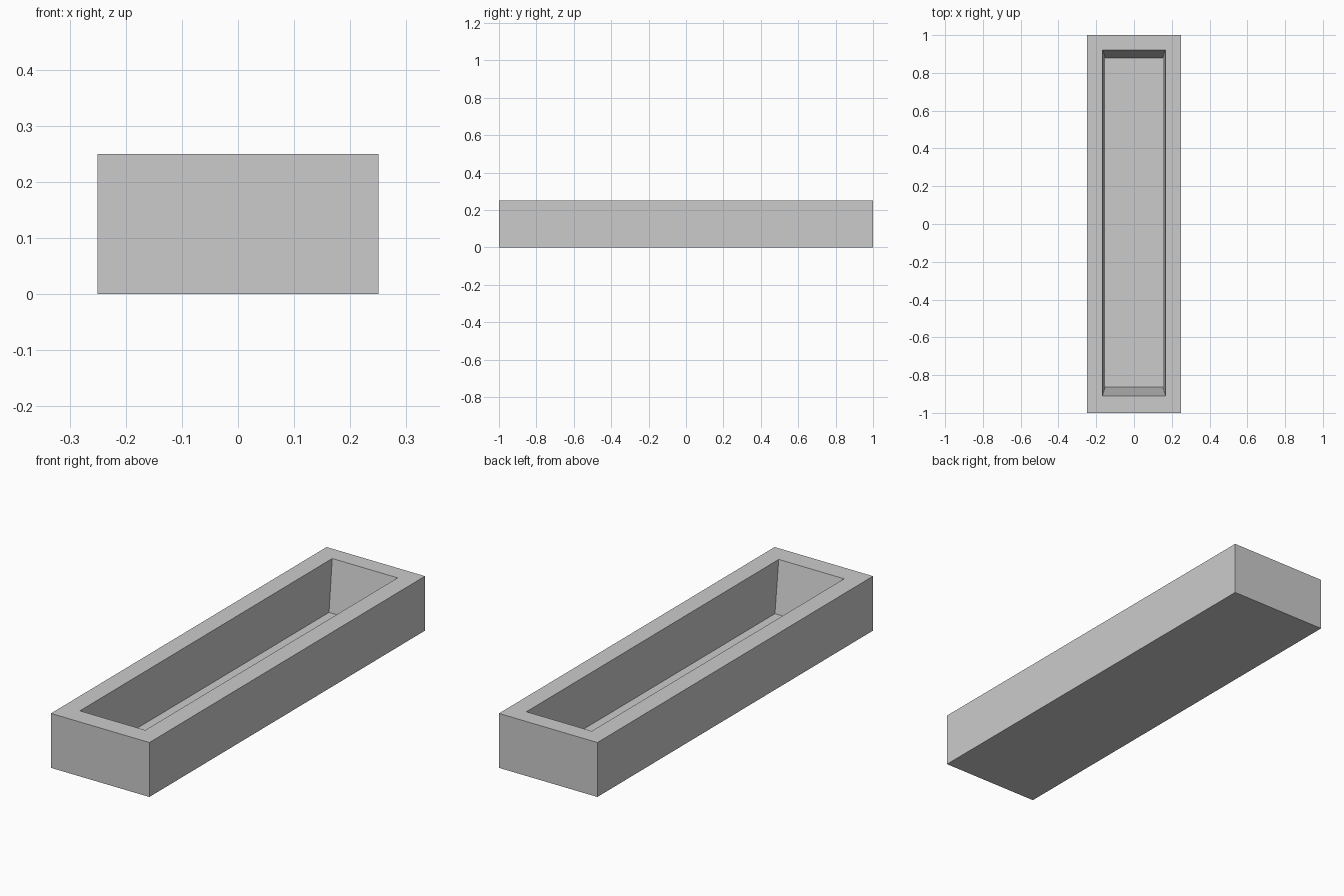
import bpy
import bmesh

cube = bpy.data.objects.get("Cube")
if cube:
    bpy.data.objects.remove(cube, do_unlink=True)

# Single plain grey
grey = bpy.data.materials.new("plain_grey")
grey.use_nodes = True
colour = (0.6, 0.6, 0.6, 1.0)
grey.diffuse_color = colour
grey.node_tree.nodes["Principled BSDF"].inputs["Base Color"].default_value = colour

HALF_X, HALF_Y, HEIGHT = 0.25, 1.0, 0.25
FLOOR_Z = 0.022

bm = bmesh.new()


def ring(x, y_front, y_back, z):
    """Rectangular loop of four corners, counter-clockwise from above."""
    corners = ((-x, y_front), (x, y_front), (x, y_back), (-x, y_back))
    return [bm.verts.new((cx, cy, z)) for cx, cy in corners]


# Skin of the trough: base, outer walls, rim, sloping inner walls, floor
loops = [
    ring(HALF_X, -HALF_Y, HALF_Y, 0),
    ring(HALF_X, -HALF_Y, HALF_Y, HEIGHT),
    ring(0.166, -0.91, 0.921, HEIGHT),
    ring(0.153, -0.864, 0.879, FLOOR_Z),
]
bm.faces.new(reversed(loops[0]))
for low, high in zip(loops, loops[1:]):
    for i in range(4):
        j = (i + 1) % 4
        bm.faces.new((low[i], low[j], high[j], high[i]))
bm.faces.new(loops[-1])
bmesh.ops.recalc_face_normals(bm, faces=bm.faces)

mesh = bpy.data.meshes.new("trough")
bm.to_mesh(mesh)
bm.free()
mesh.materials.append(grey)
trough = bpy.data.objects.new("trough", mesh)
bpy.context.collection.objects.link(trough)
